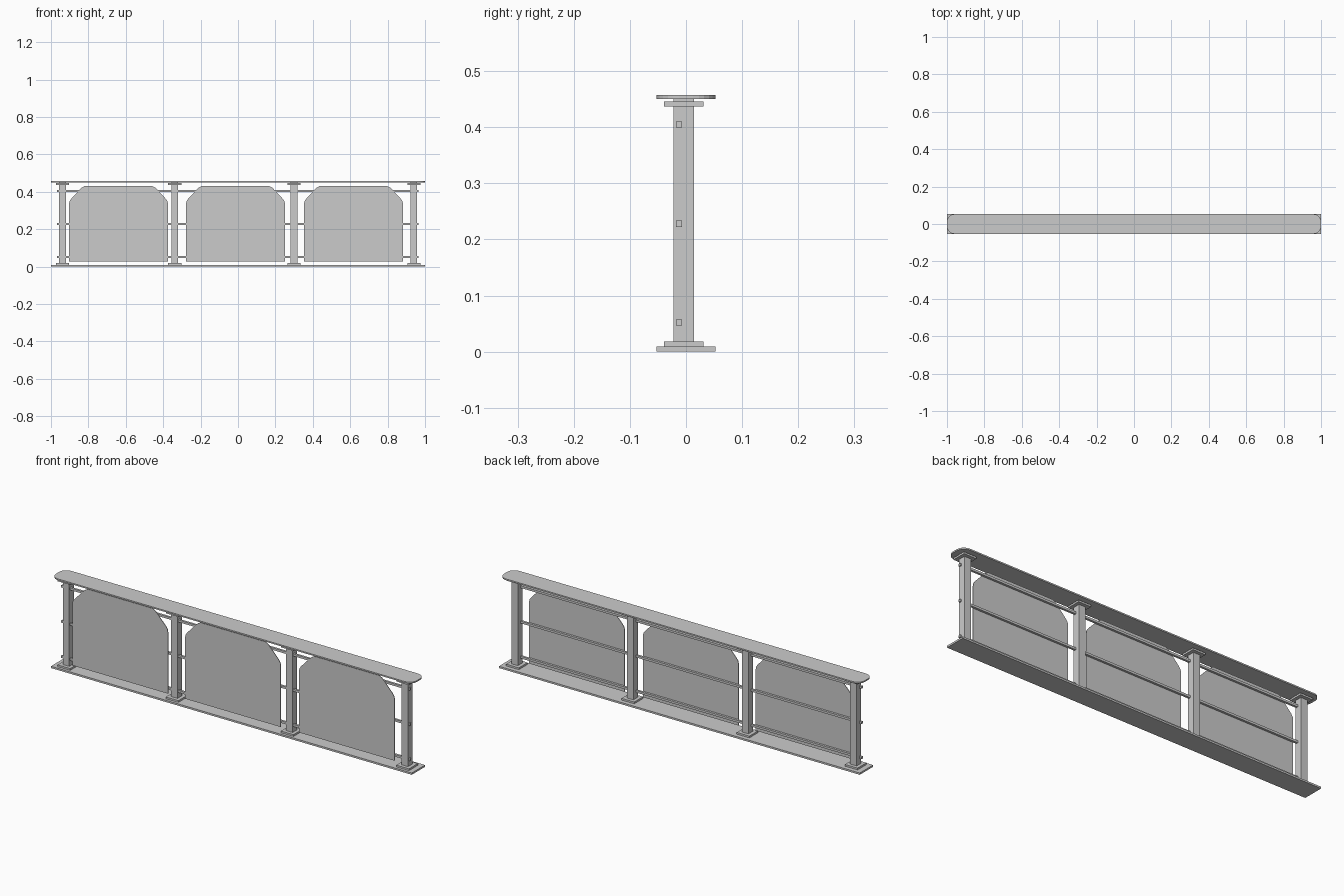
import bpy, bmesh, math

if "Cube" in bpy.data.objects:
    bpy.data.objects.remove(bpy.data.objects["Cube"])


def box(name, x0, x1, y0, y1, z0, z1):
    bpy.ops.mesh.primitive_cube_add(size=1, location=((x0 + x1) / 2, (y0 + y1) / 2, (z0 + z1) / 2))
    ob = bpy.context.object
    ob.name = name
    ob.scale = (x1 - x0, y1 - y0, z1 - z0)
    bpy.ops.object.transform_apply(location=False, rotation=False, scale=True)
    return ob


def prism(name, points, offset):
    # Extrude a flat outline along an offset vector
    bm = bmesh.new()
    face = bm.faces.new([bm.verts.new(p) for p in points])
    new = bmesh.ops.extrude_face_region(bm, geom=[face])["geom"]
    bmesh.ops.translate(bm, vec=offset, verts=[v for v in new if isinstance(v, bmesh.types.BMVert)])
    bmesh.ops.recalc_face_normals(bm, faces=bm.faces)
    me = bpy.data.meshes.new(name)
    bm.to_mesh(me)
    bm.free()
    ob = bpy.data.objects.new(name, me)
    bpy.context.collection.objects.link(ob)
    return ob


# Floor strip
box("floor_strip", -1, 1, -0.0525, 0.0525, 0, 0.009)

# Handrail with rounded corners
R, HW = 0.04, 0.0525
outline = []
for i, (sx, sy) in enumerate([(1, 1), (-1, 1), (-1, -1), (1, -1)]):
    for k in range(7):
        a = math.radians(90 * i + 15 * k)
        outline.append((sx * (1 - R) + R * math.cos(a), sy * (HW - R) + R * math.sin(a), 0.450))
prism("handrail", outline, (0, 0, 0.007))

# Posts with base and cap plates
PY = -0.004
for i, x in enumerate([-0.938, -0.338, 0.300, 0.940]):
    box(f"post_{i}", x - 0.018, x + 0.018, PY - 0.018, PY + 0.018, 0.009, 0.450)
    for part, z in (("base_plate", 0.009), ("cap_plate", 0.437)):
        box(f"{part}_{i}", x - 0.035, x + 0.035, PY - 0.035, PY + 0.035, z, z + 0.009)

# Horizontal bars
for i, z in enumerate([0.052, 0.228, 0.405]):
    box(f"bar_{i}", -0.968, 0.965, -0.018, -0.007, z - 0.0055, z + 0.0055)

# Panels with softened, clipped top corners
corner = [(0.265, 0.335), (0.262, 0.349), (0.253, 0.362), (0.206, 0.412),
          (0.195, 0.423), (0.180, 0.431)]
half = [(0.265, 0.027)] + corner
for i, x in enumerate([-0.639, -0.0135, 0.6175]):
    pts = [(x + a, -0.021, z) for a, z in half] + [(x - a, -0.021, z) for a, z in reversed(half)]
    prism(f"panel_{i}", pts, (0, 0.003, 0))
